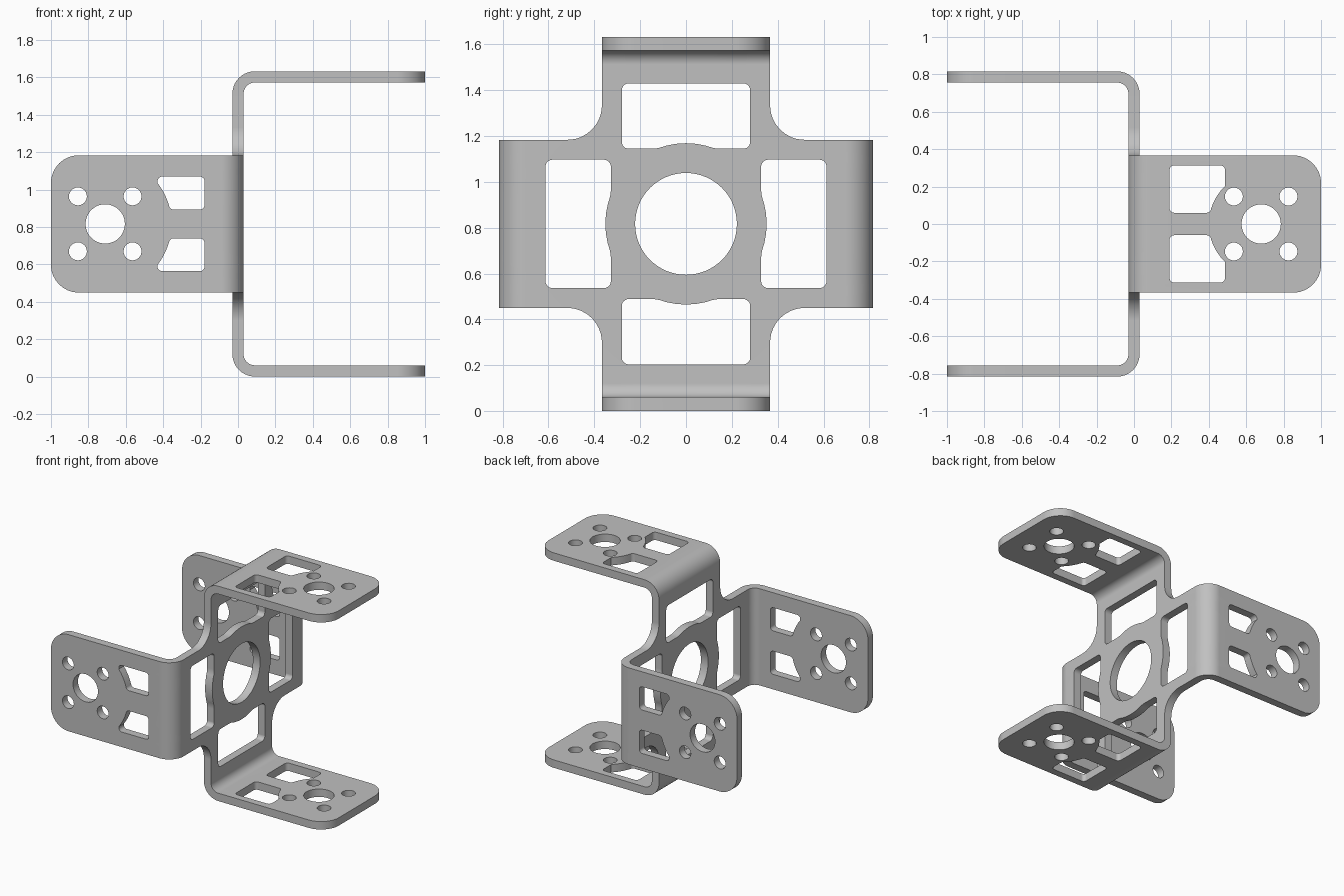
import bpy, bmesh, math
from mathutils import Vector

cube = bpy.data.objects.get("Cube")
if cube:
    bpy.data.objects.remove(cube, do_unlink=True)

MID_Z = 0.8165            # height of the bracket centre
HALF_T = 0.03             # half the sheet thickness
HALF_W = 0.367            # half the arm width
BEND_R = 0.09             # bend radius at mid-sheet
BEND_START = 0.696        # distance from the centre where the bend begins
BEND_END = BEND_START + BEND_R * math.pi / 2
ARM_END = BEND_END + 1.0 - BEND_R
BEND_STEPS = 10


def rounded(corners, steps=8):
    """Closed outline from (u, v, fillet radius) corners."""
    out = []
    for i, (u, v, r) in enumerate(corners):
        p = Vector((u, v))
        if r == 0:
            out.append(p)
            continue
        a = (Vector(corners[i - 1][:2]) - p).normalized()
        b = (Vector(corners[(i + 1) % len(corners)][:2]) - p).normalized()
        half = a.angle(b) / 2
        centre = p + (a + b).normalized() * (r / math.sin(half))
        reach = r / math.tan(half)
        start, end = p + a * reach - centre, p + b * reach - centre
        for k in range(steps + 1):
            out.append(centre + start.lerp(end, k / steps).normalized() * r)
    return out


def circle(u, v, r, n):
    return [Vector((u + r * math.cos(2 * math.pi * k / n),
                    v + r * math.sin(2 * math.pi * k / n))) for k in range(n)]


def turned(loop, quarter):
    """Rotate an outline about the centre by quarter turns."""
    for _ in range(quarter):
        loop = [Vector((-p.y, p.x)) for p in loop]
    return loop


def centre_window():
    """Window beside the central hole, its inner edge bulging round it."""
    ring, inner, outer, w, r = 0.352, 0.328, 0.613, 0.28, 0.03
    span = math.acos(inner / ring)
    foot = ring * math.sin(span)
    arc = [(ring * math.sin(span * k / 3), ring * math.cos(span * k / 3), 0)
           for k in (-2, -1, 0, 1, 2)]
    return rounded([(-w, outer, r), (-w, inner, r), (-foot, inner, 0.15), *arc,
                    (foot, inner, 0.15), (w, inner, r), (w, outer, r)])


def flange_holes(hub, near, far, low, high, ring):
    """Round holes and a pair of curved windows; distances are along the flange."""
    flat = BEND_END - BEND_R
    loops = [circle(0, flat + hub, 0.105, 48)]
    top = math.sqrt(ring ** 2 - (hub - far) ** 2)
    arc = []
    for k in range(7):
        side = low + (top - low) * k / 6
        depth = hub - math.sqrt(ring ** 2 - side ** 2)
        arc.append((side, flat + depth, 0.025 if k == 0 else 0))
    window = rounded([(low, flat + near, 0.025), *arc,
                      (high, flat + far, 0.025), (high, flat + near, 0.025)])
    for s in (-1, 1):
        loops.append([Vector((p.x * s, p.y)) for p in window])
        for d in (-0.146, 0.146):
            loops.append(circle(s * 0.147, flat + hub + d, 0.048, 24))
    return loops


# Flat pattern: cross outline, central hole, windows and flange holes
quarter_outline = [(HALF_W, HALF_W, 0.15), (HALF_W, ARM_END, 0.148),
                   (-HALF_W, ARM_END, 0.148)]
cross = []
for q in range(4):
    for u, v, r in quarter_outline:
        p = turned([Vector((u, v))], q)[0]
        cross.append((p.x, p.y, r))
loops = [rounded(cross, 10), circle(0, 0, 0.222, 64)]
side_holes = flange_holes(0.71, 0.179, 0.43, 0.077, 0.253, 0.355)
upright_holes = flange_holes(0.68, 0.19, 0.487, 0.06, 0.313, 0.28)
for q in range(4):
    loops.append(turned(centre_window(), q))
    for hole in (side_holes if q % 2 else upright_holes):
        loops.append(turned(hole, q))

# Fill the pattern; the x axis is the sheet thickness
bm = bmesh.new()
for loop in loops:
    verts = [bm.verts.new((0, p.x, p.y)) for p in loop]
    for i, v in enumerate(verts):
        bm.edges.new((verts[i - 1], v))
bmesh.ops.triangle_fill(bm, use_beauty=True, use_dissolve=False,
                        edges=bm.edges[:], normal=(1, 0, 0))

# Score lines so the bends come out round
for axis in (Vector((0, 1, 0)), Vector((0, 0, 1))):
    for s in (-1, 1):
        for k in range(BEND_STEPS + 1):
            d = BEND_START + (BEND_END - BEND_START) * k / BEND_STEPS
            bmesh.ops.bisect_plane(bm, geom=bm.verts[:] + bm.edges[:] + bm.faces[:],
                                   dist=1e-5, plane_co=axis * d * s, plane_no=axis)

# Thicken the sheet
back = bm.verts[:]
grown = bmesh.ops.extrude_face_region(bm, geom=bm.faces[:], use_keep_orig=True)
for v in grown["geom"]:
    if isinstance(v, bmesh.types.BMVert):
        v.co.x = HALF_T
for v in back:
    v.co.x = -HALF_T


def bend(w, s):
    """Depth and outward distance of a sheet point after bending."""
    t = min((s - BEND_START) / BEND_R, math.pi / 2)
    r = BEND_R - w
    return (BEND_R - r * math.cos(t) + max(0, s - BEND_END),
            BEND_START + r * math.sin(t))


# Fold upper and lower arms to +x, side arms to -x
for v in bm.verts:
    w, y, z = v.co
    if abs(z) > BEND_START:
        x, out = bend(w, abs(z))
        v.co = (x, y, math.copysign(out, z))
    elif abs(y) > BEND_START:
        x, out = bend(-w, abs(y))
        v.co = (-x, math.copysign(out, y), z)
bmesh.ops.recalc_face_normals(bm, faces=bm.faces[:])

mesh = bpy.data.meshes.new("folded_bracket")
bm.to_mesh(mesh)
bm.free()
bracket = bpy.data.objects.new("folded_bracket", mesh)
bracket.location.z = MID_Z
bpy.context.collection.objects.link(bracket)

# Material
grey = bpy.data.materials.new("light_grey_metal")
grey.use_nodes = True
colour = (0.53, 0.53, 0.53, 1)
grey.diffuse_color = colour
grey.node_tree.nodes["Principled BSDF"].inputs["Base Color"].default_value = colour
mesh.materials.append(grey)

# Smooth bends and holes, crisp sheet edges
bpy.ops.object.select_all(action="DESELECT")
bracket.select_set(True)
bpy.context.view_layer.objects.active = bracket
bpy.ops.object.shade_smooth_by_angle(angle=math.radians(30))
weighted = bracket.modifiers.new("even_shading", "WEIGHTED_NORMAL")
weighted.keep_sharp = True
